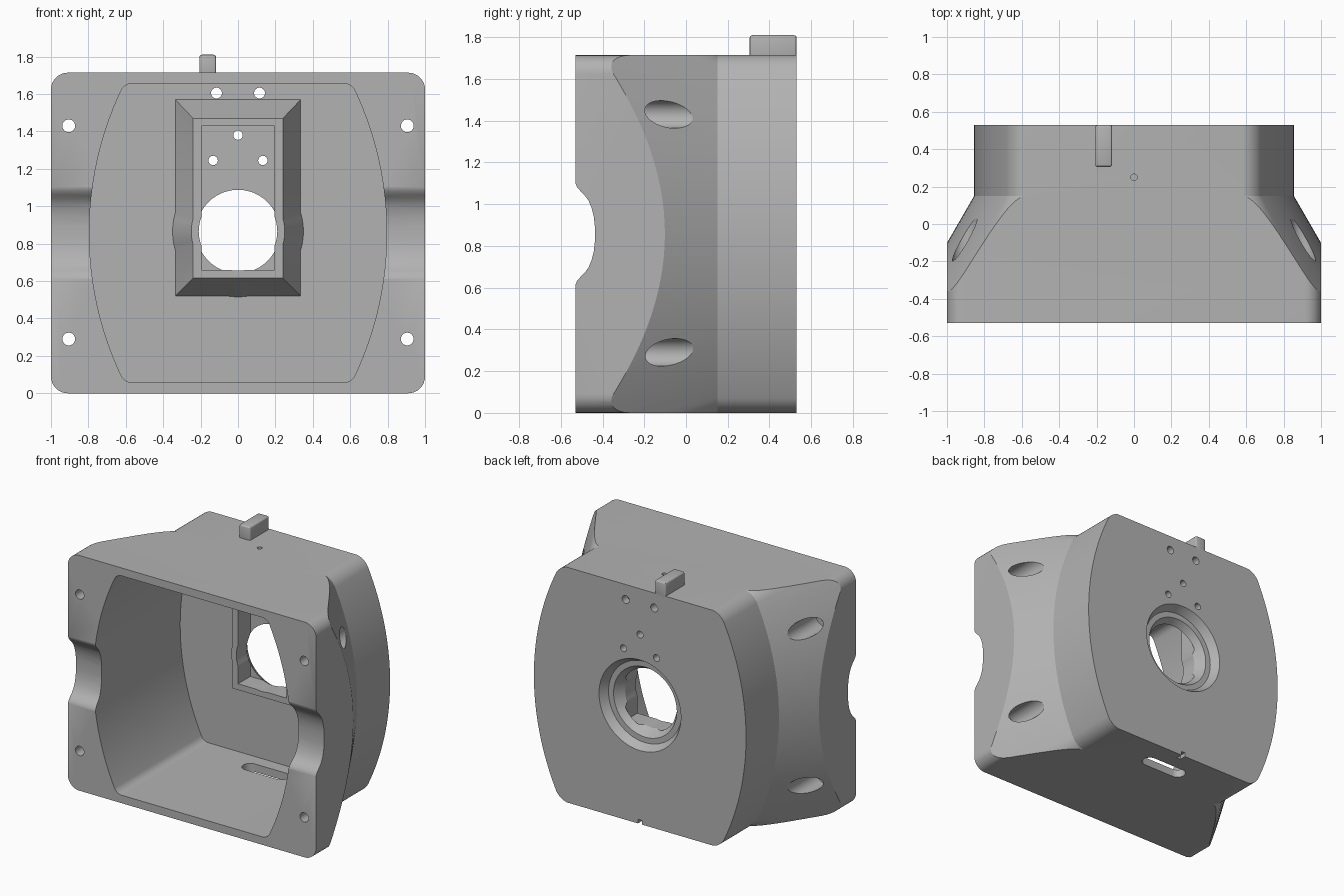
import bpy, bmesh, math
from mathutils import Vector

cube = bpy.data.objects.get("Cube")
if cube:
    bpy.data.objects.remove(cube)

HEIGHT = 1.714
MID = HEIGHT / 2
FRONT, BACK = -0.53, 0.53
INNER_BACK = 0.47

grey = bpy.data.materials.new("housing grey")
grey.use_nodes = True
GREY = (0.45, 0.45, 0.45, 1)
grey.diffuse_color = GREY
grey.node_tree.nodes["Principled BSDF"].inputs["Base Color"].default_value = GREY


def loft(name, loops):
    """Closed solid through matching loops of points."""
    bm = bmesh.new()
    rings = [[bm.verts.new(p) for p in loop] for loop in loops]
    n = len(rings[0])
    for a, b in zip(rings, rings[1:]):
        for i in range(n):
            j = (i + 1) % n
            bm.faces.new((a[i], a[j], b[j], b[i]))
    bm.faces.new(rings[0])
    bm.faces.new(rings[-1])
    bmesh.ops.recalc_face_normals(bm, faces=bm.faces)
    mesh = bpy.data.meshes.new(name)
    bm.to_mesh(mesh)
    bm.free()
    mesh.materials.append(grey)
    obj = bpy.data.objects.new(name, mesh)
    bpy.context.collection.objects.link(obj)
    return obj


def combine(target, tool, operation):
    mod = target.modifiers.new(operation.lower(), 'BOOLEAN')
    mod.operation, mod.solver, mod.object = operation, 'EXACT', tool
    bpy.context.view_layer.objects.active = target
    bpy.ops.object.modifier_apply(modifier=mod.name)
    bpy.data.objects.remove(tool)


def arc(cx, cz, r, a0, a1, steps):
    angles = [a0 + (a1 - a0) * i / steps for i in range(steps + 1)]
    return [(cx + r * math.cos(a), cz + r * math.sin(a)) for a in angles]


def at_y(points, y):
    return [Vector((x, y, z)) for x, z in points]


def rect(x0, x1, z0, z1, r=0):
    if not r:
        return [(x0, z0), (x1, z0), (x1, z1), (x0, z1)]
    q = math.pi / 2
    corners = [(x1 - r, z1 - r), (x0 + r, z1 - r), (x0 + r, z0 + r), (x1 - r, z0 + r)]
    return [p for i, c in enumerate(corners) for p in arc(*c, r, i * q, (i + 1) * q, 8)]


def barrel(offset):
    """Barrel outline with bowed sides and filleted corners, grown by offset."""
    big, fillet, half = 1.85, 0.125, MID + 0.002
    cx = 0.855 - big
    fz = half - fillet
    fx = cx + math.sqrt((big - fillet) ** 2 - fz ** 2)
    tilt = math.asin(fz / (big - fillet))
    upper = arc(cx, 0, big + offset, 0, tilt, 16)[:-1]
    upper += arc(fx, fz, fillet + offset, tilt, math.pi / 2, 12)
    right = [(x, -z) for x, z in reversed(upper[1:])] + upper
    return [(x, z + MID) for x, z in right + [(-x, z) for x, z in reversed(right)]]


def round_solid(x, z, stages, steps=48):
    """Turned solid along y; stages are (radius, y) pairs."""
    return loft("cutter", [at_y(arc(x, z, r, 0, math.tau, steps)[:-1], y) for r, y in stages])


def box(x0, x1, y0, y1, z0, z1):
    return loft("cutter", [at_y(rect(x0, x1, z0, z1), y) for y in (y0, y1)])


# Outer shell: rounded block trimmed by a barrel that flares towards the front
housing = loft("housing", [at_y(rect(-1, 1, 0, HEIGHT, 0.09), y) for y in (FRONT, BACK)])
flare = math.tan(math.radians(30))
combine(housing, loft("flared_barrel", [
    at_y(barrel((0.15 - y) * flare), y) for y in (-0.6, 0.15)] + [at_y(barrel(0), 0.6)]),
    'INTERSECT')

# Cavity open to the front
combine(housing, loft("cavity", [at_y(barrel(-0.06), y) for y in (-0.7, INNER_BACK)]), 'DIFFERENCE')

# Raised mount inside the back wall, swelling around the port
RIM = 0.28
PORT = 0.865
mount = loft("mount", [at_y(rect(-0.24, 0.24, 0.615, 1.47), RIM),
                       at_y(rect(-0.335, 0.335, 0.52, 1.57), INNER_BACK),
                       at_y(rect(-0.335, 0.335, 0.52, 1.57), 0.5)])
combine(mount, round_solid(0, PORT, [(0.25, RIM), (0.35, INNER_BACK), (0.35, 0.5)], 64), 'UNION')
combine(housing, mount, 'UNION')
combine(housing, box(-0.195, 0.195, 0.2, 0.42, 0.66, 1.43), 'DIFFERENCE')

# Stepped round port through the back
combine(housing, round_solid(0, PORT, [(0.21, 0.1), (0.21, 0.40), (0.255, 0.47), (0.295, 0.471),
                                       (0.33, BACK), (0.33, 0.6)], 64), 'DIFFERENCE')

# Small holes through the back wall
for x, z, r in [(-0.115, 1.605, 0.029), (0.115, 1.605, 0.029), (0, 1.38, 0.025),
                (-0.133, 1.245, 0.025), (0.133, 1.245, 0.025)]:
    combine(housing, round_solid(x, z, [(r, 0.36), (r, 0.6)], 24), 'DIFFERENCE')

# Flange screw holes with deep counterbores in the flare
for x in (-0.905, 0.905):
    for z in (0.29, 1.43):
        combine(housing, round_solid(x, z, [(0.034, -0.6), (0.034, -0.3), (0.066, -0.299),
                                            (0.066, 0.4)]), 'DIFFERENCE')

# Smooth groove across the front flanges
half = [(0.26, -0.6), (0.245, -0.53), (0.225, -0.522), (0.205, -0.505), (0.185, -0.485),
        (0.16, -0.467), (0.125, -0.452), (0.085, -0.442), (0.04, -0.437)]
outline = half + [(-z, y) for z, y in reversed(half)]
combine(housing, loft("groove", [[Vector((x, y, MID + z)) for z, y in outline]
                                 for x in (-1.2, 1.2)]), 'DIFFERENCE')

# Slot and notch in the floor, pinhole in the roof
slot = rect(-0.18, 0.18, 0.265, 0.375, 0.0549)
combine(housing, loft("slot", [[Vector((x, y, z)) for x, y in slot] for z in (-0.1, 0.1)]),
        'DIFFERENCE')
combine(housing, box(-0.016, 0.016, 0.48, 0.6, -0.1, 0.03), 'DIFFERENCE')
pin = arc(0, 0.25, 0.017, 0, math.tau, 20)[:-1]
combine(housing, loft("pinhole", [[Vector((x, y, z)) for x, y in pin] for z in (1.6, 1.8)]),
        'DIFFERENCE')

# Latch tab on the roof
tab = loft("latch_tab", [at_y(rect(-0.207, -0.117, HEIGHT - 0.03, 1.81), y) for y in (0.305, BACK)])
bevel = tab.modifiers.new("round_edges", 'BEVEL')
bevel.width, bevel.segments = 0.014, 3
bpy.context.view_layer.objects.active = tab
bpy.ops.object.modifier_apply(modifier=bevel.name)

for obj in (housing, tab):
    bpy.ops.object.select_all(action='DESELECT')
    obj.select_set(True)
    bpy.context.view_layer.objects.active = obj
    bpy.ops.object.shade_smooth_by_angle(angle=math.radians(22))
